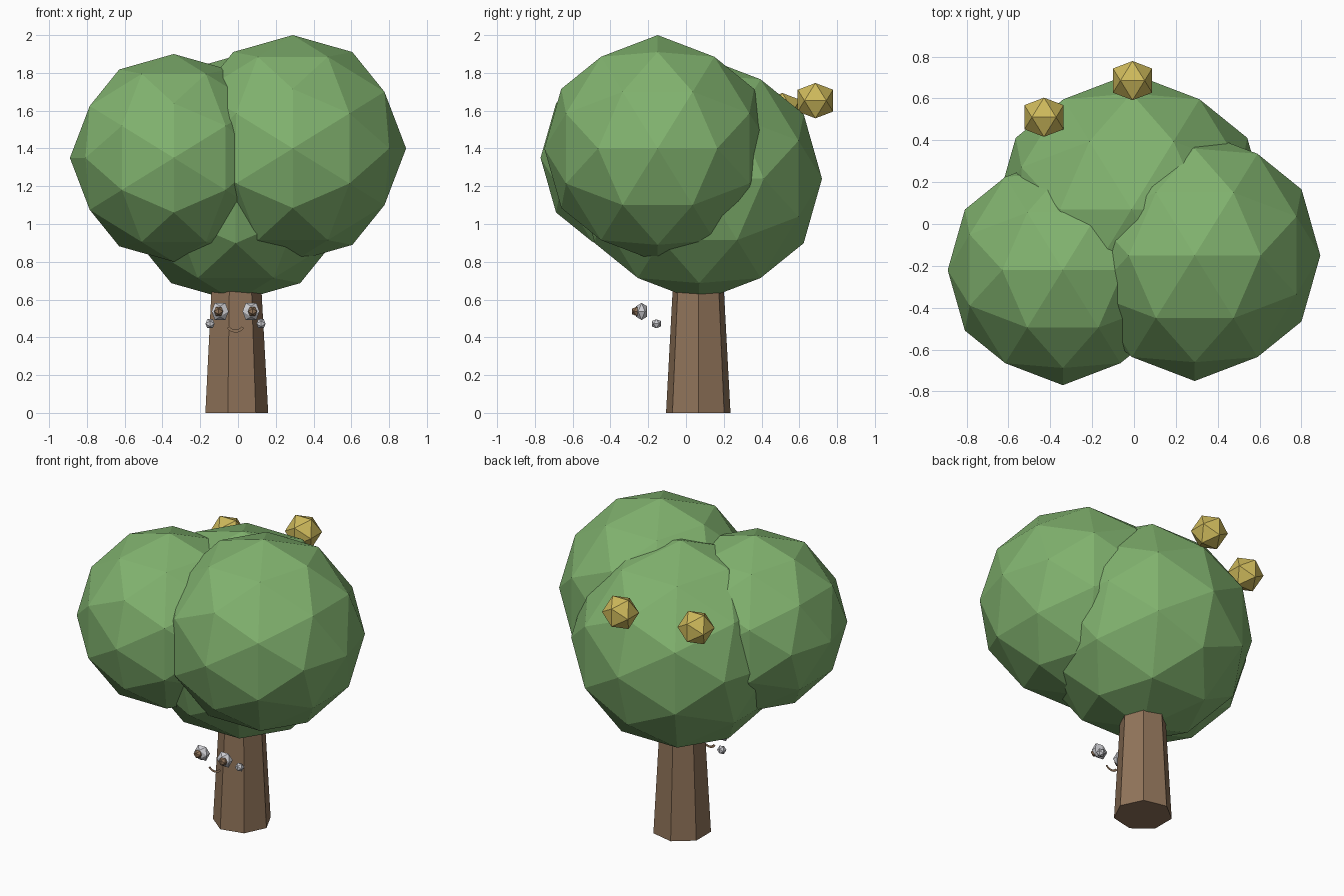
import bpy, bmesh, math
from mathutils import Vector

if "Cube" in bpy.data.objects:
    bpy.data.objects.remove(bpy.data.objects["Cube"])


def material(name, rgb):
    m = bpy.data.materials.new(name)
    m.diffuse_color = (*[(c / 255) ** 2.2 for c in rgb], 1)
    m.use_nodes = True
    m.node_tree.nodes["Principled BSDF"].inputs["Base Color"].default_value = m.diffuse_color
    return m


GREEN = material("leaf green", (128, 177, 110))
BROWN = material("bark brown", (143, 115, 90))
GOLD = material("fruit gold", (205, 184, 92))
WHITE = material("eye white", (205, 205, 210))


def add_object(name, bm, mat):
    bmesh.ops.recalc_face_normals(bm, faces=bm.faces)
    me = bpy.data.meshes.new(name)
    bm.to_mesh(me)
    bm.free()
    me.materials.append(mat)
    ob = bpy.data.objects.new(name, me)
    bpy.context.collection.objects.link(ob)
    return ob


# Corners of an icosahedron with its symmetry planes on the axes
PHI = (1 + math.sqrt(5)) / 2
CORNERS = []
for a in (-1, 1):
    for b in (-PHI, PHI):
        CORNERS += [Vector((a, 0, b)), Vector((0, b, a)), Vector((b, a, 0))]


def ball(name, center, radius, mat, fine=False, squash=1.0):
    """Faceted ball: 20 triangles, or 80 when fine."""
    pts = [c.normalized() for c in CORNERS]
    if fine:
        pts += [(p + q).normalized() for i, p in enumerate(CORNERS)
                for q in CORNERS[:i] if (p - q).length < 2.1]
    bm = bmesh.new()
    for p in pts:
        bm.verts.new(p * radius)
    bmesh.ops.convex_hull(bm, input=bm.verts[:])
    ob = add_object(name, bm, mat)
    ob.location = center
    ob.scale.y = squash
    return ob


# Seven-sided tapered trunk
bm = bmesh.new()
rings = []
for z, r in ((0, 0.175), (0.8, 0.131)):
    rings.append([bm.verts.new((-0.015 + r * math.cos(k * math.tau / 7),
                                0.065 + r * math.sin(k * math.tau / 7), z))
                  for k in range(7)])
for k in range(7):
    n = (k + 1) % 7
    bm.faces.new((rings[0][k], rings[0][n], rings[1][n], rings[1][k]))
for ring in rings:
    bm.faces.new(ring)
add_object("trunk", bm, BROWN)

# Foliage
ball("foliage_back", (-0.012, 0.07, 1.24), 0.65, GREEN, fine=True)
ball("foliage_right", (0.29, -0.15, 1.40), 0.60, GREEN, fine=True)
ball("foliage_left", (-0.34, -0.22, 1.35), 0.55, GREEN, fine=True)

# Fruit
ball("fruit_high", (-0.007, 0.685, 1.653), 0.11, GOLD)
ball("fruit_low", (-0.43, 0.51, 1.60), 0.11, GOLD)

# Eyes, pupils and cheeks on both sides of the face
FACE_X = -0.013
for side, s in (("left", -1), ("right", 1)):
    ball("eye_" + side, (FACE_X + s * 0.082, -0.235, 0.537), 0.053, WHITE, squash=0.65)
    ball("pupil_" + side, (FACE_X + s * 0.09, -0.262, 0.537), 0.028, BROWN)
    ball("cheek_" + side, (FACE_X + s * 0.135, -0.157, 0.472), 0.028, WHITE)

# Smile: thin flat arc
bm = bmesh.new()
prev = None
for k in range(7):
    a = math.radians(215 + 110 * k / 6)
    pair = [bm.verts.new((FACE_X + r * math.cos(a), -0.222, 0.48 + r * math.sin(a)))
            for r in (0.04, 0.055)]
    if prev:
        bm.faces.new((prev[0], prev[1], pair[1], pair[0]))
    prev = pair
add_object("smile", bm, BROWN)
